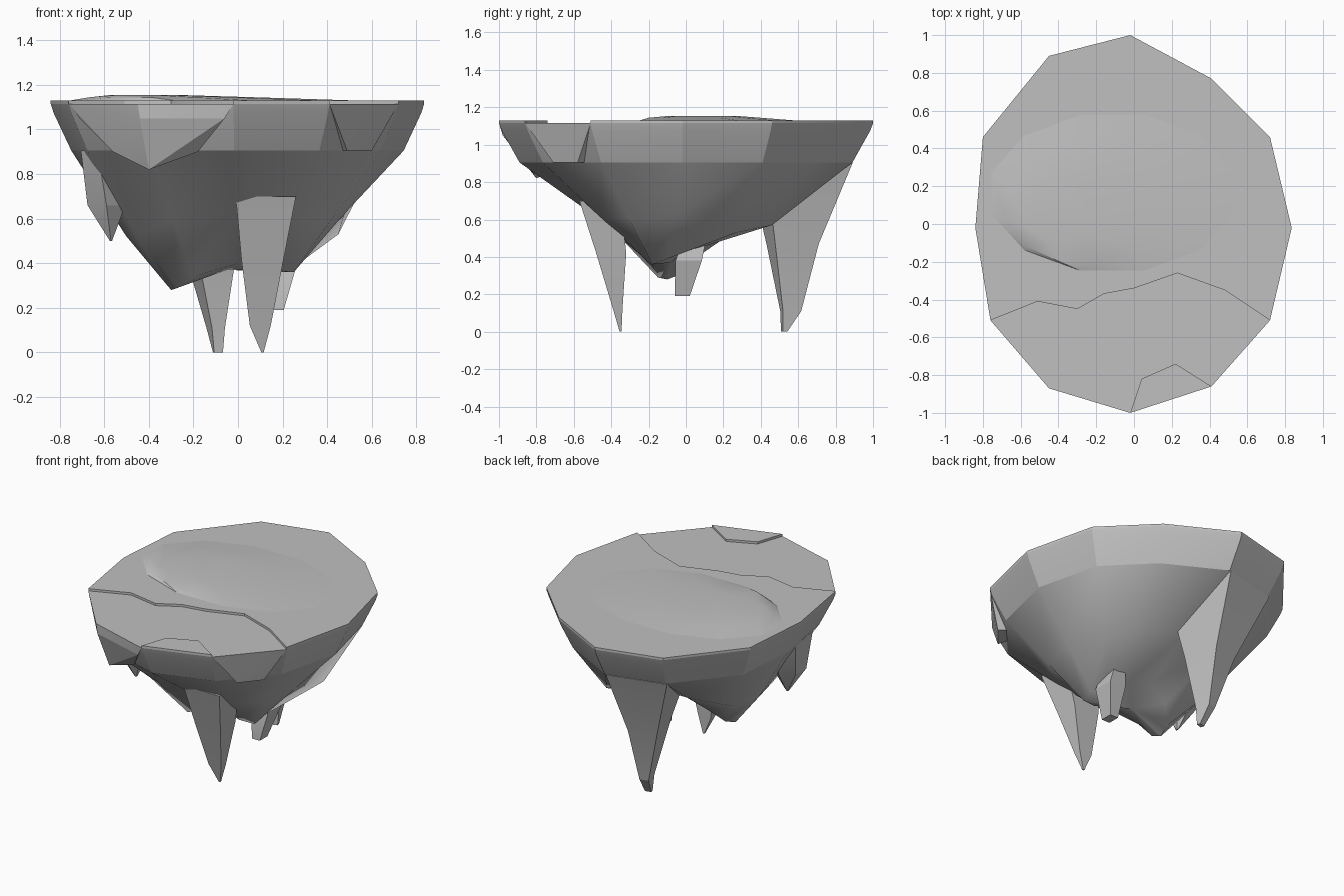
import bpy
import bmesh
from math import cos, sin, pi, radians
from mathutils import Vector

default_cube = bpy.data.objects.get("Cube")
if default_cube:
    bpy.data.objects.remove(default_cube, do_unlink=True)

# One stone colour for everything
stone = bpy.data.materials.new("grey stone")
stone.use_nodes = True
grey = (0.53, 0.53, 0.53, 1)
stone.diffuse_color = grey
stone.node_tree.nodes["Principled BSDF"].inputs["Base Color"].default_value = grey


def finish(name, bm, smooth_angle):
    """Turn a bmesh into a named stone object with sharp edges above the angle."""
    bmesh.ops.recalc_face_normals(bm, faces=bm.faces[:])
    mesh = bpy.data.meshes.new(name)
    bm.to_mesh(mesh)
    bm.free()
    mesh.materials.append(stone)
    obj = bpy.data.objects.new(name, mesh)
    bpy.context.collection.objects.link(obj)
    bpy.ops.object.select_all(action="DESELECT")
    bpy.context.view_layer.objects.active = obj
    obj.select_set(True)
    bpy.ops.object.shade_smooth_by_angle(angle=radians(smooth_angle))
    return obj


def loft(name, rings, smooth_angle=20, end_point=None, caps=True):
    """Skin a stack of equal rings; close the ends flat or the last to a point."""
    bm = bmesh.new()
    loops = [[bm.verts.new(point) for point in ring] for ring in rings]
    count = len(loops[0])
    for lower, upper in zip(loops, loops[1:]):
        for i in range(count):
            j = (i + 1) % count
            bm.faces.new((lower[i], lower[j], upper[j], upper[i]))
    if caps:
        bm.faces.new(loops[0])
        bm.faces.new(loops[-1])
    if end_point:
        tip = bm.verts.new(end_point)
        for i in range(count):
            bm.faces.new((loops[-1][i], loops[-1][(i + 1) % count], tip))
    return finish(name, bm, smooth_angle)


def spike(name, sections, turn=0, sides=4, smooth_angle=20):
    """Loft through sections given as centre x, y, z and half widths x, y."""
    rings = []
    for x, y, z, wide, deep in sections:
        ring = []
        for i in range(sides):
            angle = 2 * pi * (i + 0.5) / sides
            px = wide * cos(angle) / cos(pi / sides)
            py = deep * sin(angle) / cos(pi / sides)
            ring.append((x + px * cos(turn) - py * sin(turn),
                         y + px * sin(turn) + py * cos(turn), z))
        rings.append(ring)
    return loft(name, rings, smooth_angle)


def hull(name, points):
    """Faceted chunk around a few corner points."""
    bm = bmesh.new()
    for point in points:
        bm.verts.new(point)
    result = bmesh.ops.convex_hull(bm, input=bm.verts[:])
    loose = [v for v in result["geom_interior"] if isinstance(v, bmesh.types.BMVert)]
    bmesh.ops.delete(bm, geom=loose, context="VERTS")
    return finish(name, bm, 10)


def level(points, z, scale=1):
    return [Vector((x * scale, y * scale, z)) for x, y in points]


def slab(name, points, bottom, top):
    return loft(name, [level(points, bottom), level(points, top)])


SHELF, TOP, WAIST = 1.115, 1.13, 0.905

# Twelve-sided rim, clockwise from the back
rim = [(-.02, 1), (.41, .77), (.72, .46), (.835, -.02), (.72, -.51), (.41, -.86),
       (-.02, -1), (-.45, -.87), (-.76, -.51), (-.84, -.02), (-.8, .46), (-.45, .89)]
waist = level(rim, WAIST, 0.89)

# Faceted band around the edge, with the lower front ground on top
slab_top = level(rim, SHELF)
band = [slab_top, level(rim, 1.075, 0.985), waist]
loft("edge_band", band, smooth_angle=22)

# Smooth ragged underside: where each side of the rim ends up at the bottom
keel = [Vector(p) for p in [
    (-.05, .1, .47), (.08, .05, .46), (.2, -.02, .42), (.26, -.1, .39),
    (.25, -.18, .36), (.15, -.2, .37), (0, -.18, .4), (-.2, -.16, .34),
    (-.27, -.15, .29), (-.3, -.1, .28), (-.28, -.02, .31), (-.2, .06, .4)]]
belly = [w.lerp(k, 0.55) for w, k in zip(waist, keel)]
for i in (8, 9, 10):
    belly[i].z -= 0.04
# Heavy bulge at the back on one side
belly[1] = Vector((.27, .46, .57))
belly[2] = Vector((.45, .27, .53))
loft("underside", [waist, belly, keel], smooth_angle=60,
     end_point=(-.05, -.08, .37), caps=False)

# Raised ground behind the crack, with a very low mound
crack = [(-.51, -.41), (-.3, -.45), (-.16, -.37), (0, -.34), (.23, -.26), (.48, -.35)]
slab("upper_ground", rim[8:] + rim[:5] + crack[::-1], SHELF, TOP)
spike("ground_mound", [(-.1, .17, TOP - 0.001, .66, .42), (-.29, .1, 1.144, .38, .3),
                       (-.41, .09, 1.154, .17, .18)], sides=12, smooth_angle=30)

# Raised chip on the front edge
slab("front_chip", [rim[6], (.04, -.82), (.22, -.74), rim[5]], SHELF, TOP)

# Broken chunks on the front flank
hull("front_chunk", slab_top[6:9] + [Vector(p) for p in [
    (-.06, -.98, 1.05), (-.44, -.87, 1.05), (-.71, -.54, 1.05),
    (-.4, -.8, .82), (-.18, -.85, .9), (-.56, -.67, .9), (-.3, -.4, 1)]])
hull("side_chunk", slab_top[4:6] + level(
    [(.49, -.71), (.6, -.58), (.4, -.4)], WAIST) + level([(.4, -.4)], SHELF))

# Hanging stone spikes
spike("front_spike", [(.125, -.46, .7, .135, .11), (.11, -.4, .42, .095, .08),
                      (.1, -.365, .12, .047, .025), (.11, -.35, 0, .005, .005)])
spike("back_spike", [(-.16, .61, WAIST, .2, .24), (-.125, .57, .47, .095, .12),
                     (-.1, .56, .11, .03, .05), (-.09, .525, 0, .02, .012)], turn=0.25)
spike("left_spike", [(-.63, -.25, WAIST, .075, .16), (-.59, -.26, .66, .085, .1),
                     (-.57, -.27, .5, .005, .01)], sides=6)
spike("centre_spike", [(.2, .06, .55, .03, .06), (.2, .015, .38, .06, .07),
                       (.175, -.02, .19, .03, .04)])
